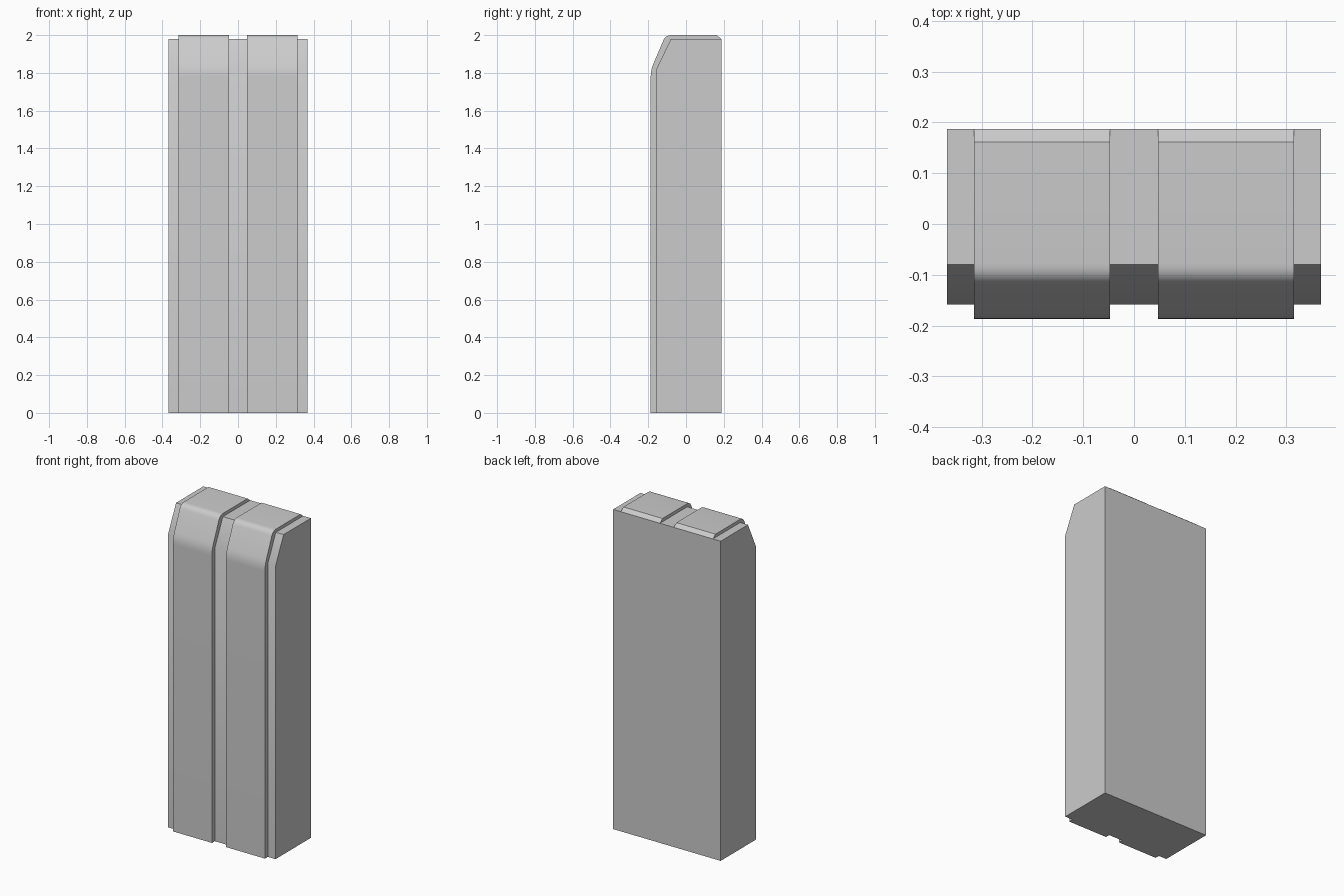
import bpy, bmesh, math
from mathutils import Vector

if "Cube" in bpy.data.objects:
    bpy.data.objects.remove(bpy.data.objects["Cube"])

HALF_W, P_IN, P_OUT = 0.3685, 0.0475, 0.3155


def rounded(prev, corner, nxt, t, n=5):
    """Points of a smooth curve replacing a corner."""
    p, c, q = Vector(prev), Vector(corner), Vector(nxt)
    a = c + (p - c).normalized() * t
    b = c + (q - c).normalized() * t
    return [tuple(a * (1 - s) ** 2 + c * 2 * s * (1 - s) + b * s * s)
            for s in (i / n for i in range(n + 1))]


# side profiles (y, z): the recessed body and the raised panels
core = [(-0.159, 0), (-0.159, 1.815), (-0.08, 1.98), (0.187, 1.98), (0.187, 0)]
foot, low, high, back = (-0.187, 0), (-0.187, 1.815), (-0.108, 2.0), (0.162, 2.0)
panel = ([foot] + rounded(foot, low, high, 0.038) + rounded(low, high, back, 0.03)
         + [back, (0.187, 1.98), (0.187, 0)])
# band between both profiles, forming the step walls
band = panel[:-1] + core[2::-1]

bm = bmesh.new()


def cap(profile, x):
    bm.faces.new([bm.verts.new((x, y, z)) for y, z in profile])


def sweep(profile, x0, x1):
    a = [bm.verts.new((x0, y, z)) for y, z in profile]
    b = [bm.verts.new((x1, y, z)) for y, z in profile]
    for i in range(len(a)):
        j = (i + 1) % len(a)
        bm.faces.new((a[i], a[j], b[j], b[i]))


# recessed strips, raised panels, step walls and ends
sweep(core, -P_IN, P_IN)
for s in (-1, 1):
    sweep(core, s * P_OUT, s * HALF_W)
    sweep(panel, s * P_IN, s * P_OUT)
    cap(band, s * P_IN)
    cap(band, s * P_OUT)
    cap(core, s * HALF_W)

bmesh.ops.remove_doubles(bm, verts=bm.verts, dist=1e-5)
bmesh.ops.recalc_face_normals(bm, faces=bm.faces)
mesh = bpy.data.meshes.new("panelled_post")
bm.to_mesh(mesh)
bm.free()
post = bpy.data.objects.new("panelled_post", mesh)
bpy.context.collection.objects.link(post)
bpy.context.view_layer.objects.active = post
post.select_set(True)
bpy.ops.object.shade_smooth_by_angle(angle=math.radians(30))
